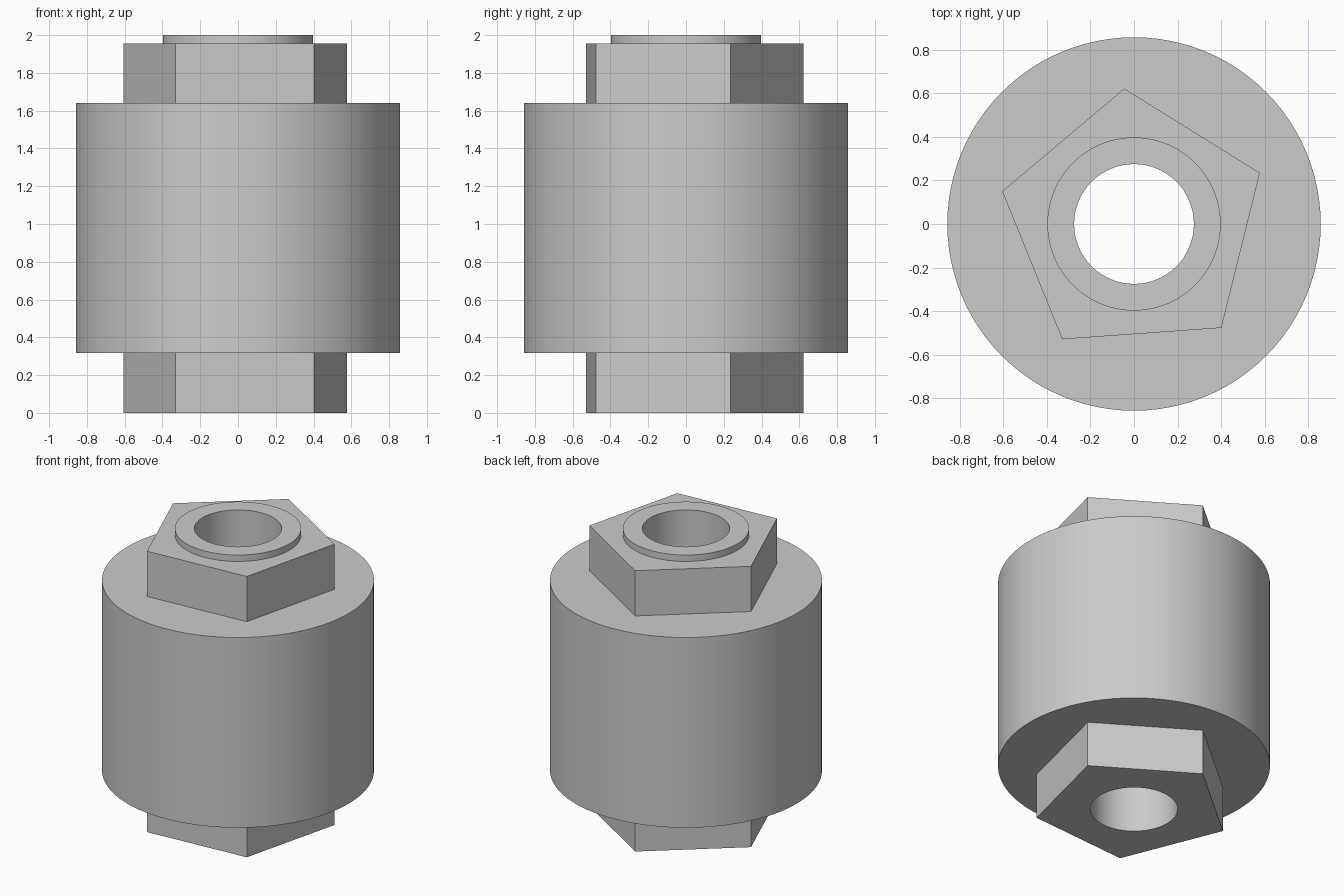
import bpy
import bmesh
from math import cos, sin, tau, radians

cube = bpy.data.objects.get("Cube")
if cube:
    bpy.data.objects.remove(cube, do_unlink=True)

# Single plain grey metal
grey = bpy.data.materials.new("grey_metal")
grey.use_nodes = True
grey.diffuse_color = (0.6, 0.6, 0.6, 1)
grey.node_tree.nodes["Principled BSDF"].inputs["Base Color"].default_value = (0.6, 0.6, 0.6, 1)

ROUND = 96
NUT = (5, 0.624, radians(22.1))
BODY = (ROUND, 0.858, 0)
COLLAR = (ROUND, 0.398, 0)
BORE = (ROUND, 0.275, 0)

# Cross-sections in order: up the outside, then down through the bore
sections = [
    (NUT, 0), (NUT, 0.316),
    (BODY, 0.316), (BODY, 1.64),
    (NUT, 1.64), (NUT, 1.955),
    (COLLAR, 1.955), (COLLAR, 2.0),
    (BORE, 2.0), (BORE, 0),
]

bm = bmesh.new()


def ring(shape, z):
    """Closed loop of edges for a regular polygon at height z."""
    sides, radius, turn = shape
    verts = [bm.verts.new((radius * cos(turn + tau * i / sides),
                           radius * sin(turn + tau * i / sides), z))
             for i in range(sides)]
    edges = [bm.edges.new((verts[i - 1], verts[i])) for i in range(sides)]
    return verts, edges


def wall(a, b):
    """Upright sides between two matching rings."""
    for i in range(len(a)):
        bm.faces.new((a[i - 1], a[i], b[i], b[i - 1]))


rings = [ring(shape, z) for shape, z in sections]
for i, (verts, edges) in enumerate(rings):
    j = (i + 1) % len(rings)
    if sections[i][0] == sections[j][0]:
        wall(verts, rings[j][0])
    else:  # flat shoulder between two outlines
        bmesh.ops.triangle_fill(bm, use_beauty=True, edges=edges + rings[j][1])

bmesh.ops.recalc_face_normals(bm, faces=bm.faces)
mesh = bpy.data.meshes.new("bushing_with_pentagon_ends")
bm.to_mesh(mesh)
bm.free()
mesh.materials.append(grey)

bushing = bpy.data.objects.new("bushing_with_pentagon_ends", mesh)
bpy.context.collection.objects.link(bushing)
bpy.context.view_layer.objects.active = bushing
bushing.select_set(True)
bpy.ops.object.shade_smooth_by_angle(angle=radians(30))
